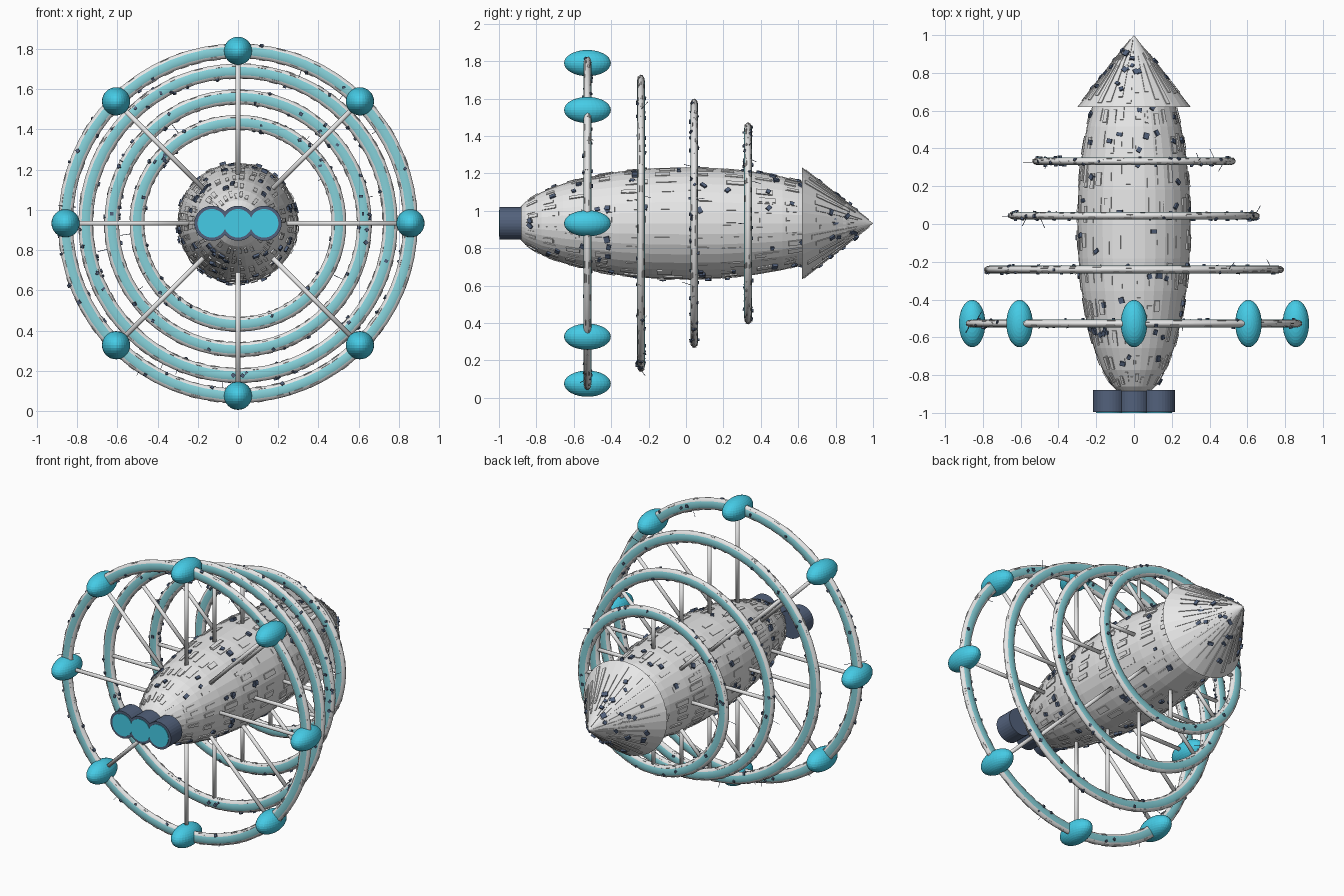
import bpy, bmesh, random
from math import sin, cos, pi, sqrt
from mathutils import Vector, Matrix

random.seed(7)
if "Cube" in bpy.data.objects:
    bpy.data.objects.remove(bpy.data.objects["Cube"])

AXIS = Vector((0, 0, 0.933))
HULL_R, HULL_L = 0.3, 0.93


def material(name, rgb):
    m = bpy.data.materials.new(name)
    m.use_nodes = True
    m.diffuse_color = (*rgb, 1)
    m.node_tree.nodes["Principled BSDF"].inputs["Base Color"].default_value = (*rgb, 1)
    return m


GREY = material("hull grey", (0.8, 0.8, 0.8))
TEAL = material("bright teal", (0.06, 0.6, 0.79))
PALE = material("pale teal", (0.24, 0.64, 0.7))
SLATE = material("slate blue", (0.085, 0.12, 0.2))


def finish(name, bm, mats, smooth=False):
    mesh = bpy.data.meshes.new(name)
    bm.to_mesh(mesh)
    bm.free()
    for m in mats:
        mesh.materials.append(m)
    if smooth:
        mesh.shade_smooth()
    obj = bpy.data.objects.new(name, mesh)
    bpy.context.collection.objects.link(obj)
    return obj


def radial(a, r, y):
    return AXIS + Vector((r * cos(a), y, r * sin(a)))


def lathe(profile, segs, closed=False, colour=lambda i: 0):
    """Turn (radius, y) points about the long axis."""
    bm = bmesh.new()
    rows = [[bm.verts.new(radial(2 * pi * k / segs, r, y)) for r, y in profile]
            for k in range(segs)]
    n = len(profile)
    for k in range(segs):
        a, b = rows[k], rows[(k + 1) % segs]
        for i in range(n if closed else n - 1):
            j = (i + 1) % n
            bm.faces.new((a[i], a[j], b[j], b[i])).material_index = colour(i)
    bmesh.ops.remove_doubles(bm, verts=bm.verts, dist=1e-5)
    bmesh.ops.recalc_face_normals(bm, faces=bm.faces)
    return bm


def quads(bm, rule=lambda f: True):
    """Corner positions and normals of the faces that pass a rule."""
    found = []
    for f in bm.faces:
        if rule(f):
            c = [v.co.copy() for v in f.verts]
            if len(c) == 3:
                tip = max(range(3), key=lambda i: abs(c[i].y))
                c = c[tip:] + c[:tip]
                c = [c[0], c[1], c[2], c[0].copy()]
            found.append((c, f.normal.copy()))
    return found


def at(c, u, v):
    return c[0].lerp(c[1], u).lerp(c[3].lerp(c[2], u), v)


def plate(bm, c, n, u, v, h):
    """Raised panel covering the u and v spans of a quad."""
    low = [at(c, s, t) for s, t in ((u[0], v[0]), (u[1], v[0]), (u[1], v[1]), (u[0], v[1]))]
    b = [bm.verts.new(p) for p in low]
    t = [bm.verts.new(p + n * h) for p in low]
    bm.faces.new(t)
    for i in range(4):
        j = (i + 1) % 4
        bm.faces.new((b[i], b[j], t[j], t[i]))


def panels(name, cells, chance, h, mat):
    bm = bmesh.new()
    for c, n in cells:
        if random.random() < chance:
            u, v = random.uniform(0.03, 0.35), random.uniform(0.03, 0.35)
            plate(bm, c, n, (u, u + random.uniform(0.35, 0.62)),
                  (v, v + random.uniform(0.35, 0.62)), h)
    bmesh.ops.recalc_face_normals(bm, faces=bm.faces)
    return finish(name, bm, [mat])


def nodules(name, cells, count, size):
    """Small blocks scattered over a surface."""
    bm = bmesh.new()
    for c, n in random.choices(cells, k=count):
        p = at(c, random.uniform(0.2, 0.8), random.uniform(0.2, 0.8))
        s = [size * random.uniform(0.6, 1.2) for _ in range(3)]
        m = (Matrix.Translation(p) @ n.to_track_quat('Z', 'Y').to_matrix().to_4x4()
             @ Matrix.Rotation(random.uniform(0, pi), 4, 'Z') @ Matrix.Diagonal((*s, 1)))
        bmesh.ops.create_cube(bm, size=1, matrix=m)
    return finish(name, bm, [SLATE])


def rod(bm, a, b, r, sides=16):
    d = b - a
    m = Matrix.Translation((a + b) / 2) @ d.to_track_quat('Z', 'Y').to_matrix().to_4x4()
    bmesh.ops.create_cone(bm, cap_ends=True, segments=sides, radius1=r, radius2=r,
                          depth=d.length, matrix=m)


def hull_radius(y):
    return HULL_R * sqrt(1 - (y / HULL_L) ** 2)


# Ellipsoid hull with two layers of raised panels
hull = lathe([(HULL_R * sin(pi * i / 16), -HULL_L * cos(pi * i / 16)) for i in range(17)], 32)
cells = quads(hull, lambda f: abs(f.calc_center_median().y) < 0.85)
finish("hull", hull, [GREY])
panels("hull_panels_low", cells, 0.6, 0.004, GREY)
panels("hull_panels_high", cells, 0.4, 0.007, GREY)
nodules("hull_nodules", cells, 110, 0.028)

# Tail cone with long ribs
cone = lathe([(0, 0.62), (HULL_R, 0.62), (0, 1)], 32)
sides = quads(cone, lambda f: f.normal.y > 0.1)
finish("tail_cone", cone, [GREY])
ribs = bmesh.new()
for c, n in sides:
    s, t = random.uniform(0.1, 0.45), random.uniform(0.05, 0.4)
    plate(ribs, c, n, (t, random.uniform(0.7, 0.98)), (s, s + 0.45), 0.005)
bmesh.ops.recalc_face_normals(ribs, faces=ribs.faces)
finish("tail_ribs", ribs, [GREY])
nodules("tail_nodules", sides, 20, 0.028)

# Four rings, each with eight spokes, plating and aerials
RINGS = [(0.857, -0.527), (0.757, -0.241), (0.628, 0.044), (0.502, 0.332)]
for k, (R, y0) in enumerate(RINGS, 1):
    section = [(R + 0.037 * cos(pi * (i + 0.5) / 8), y0 + 0.021 * sin(pi * (i + 0.5) / 8))
               for i in range(16)]
    ring = lathe(section, 64, True, lambda i: int(i % 8 in (2, 3, 4)))
    faces = quads(ring)
    grey = quads(ring, lambda f: f.material_index == 0)
    finish("ring_%d" % k, ring, [GREY, PALE], True)
    panels("ring_plates_%d" % k, grey, 0.35, 0.003, GREY)
    nodules("ring_nodules_%d" % k, faces, 50, 0.016)

    spokes = bmesh.new()
    for i in range(8):
        a = i * pi / 4
        rod(spokes, radial(a, hull_radius(y0) * 0.92, y0), radial(a, R - 0.02, y0), 0.012)
    finish("spokes_%d" % k, spokes, [GREY], True)

    aerials = bmesh.new()
    for c, n in random.choices(grey, k=7):
        rod(aerials, c[0], c[0] + n * random.uniform(0.02, 0.06), 0.0015, 4)
    finish("ring_aerials_%d" % k, aerials, [SLATE])

# Pods around the largest ring
R, y0 = RINGS[0]
for i in range(8):
    pod = bmesh.new()
    m = Matrix.Translation(radial(i * pi / 4, R, y0)) @ Matrix.Diagonal((0.07, 0.125, 0.07, 1))
    bmesh.ops.create_uvsphere(pod, u_segments=32, v_segments=16, radius=1, matrix=m)
    finish("pod_%d" % (i + 1), pod, [TEAL])

# Three engine barrels with bright discs
for side, x in (("right", -0.13), ("middle", 0), ("left", 0.13)):
    barrel, disc = bmesh.new(), bmesh.new()
    p = AXIS + Vector((x, 0, 0))
    rod(barrel, p + Vector((0, -0.88, 0)), p + Vector((0, -0.996, 0)), 0.087, 32)
    rod(disc, p + Vector((0, -0.99, 0)), p + Vector((0, -1, 0)), 0.071, 32)
    finish(side + "_engine", barrel, [SLATE])
    finish(side + "_engine_disc", disc, [TEAL])
